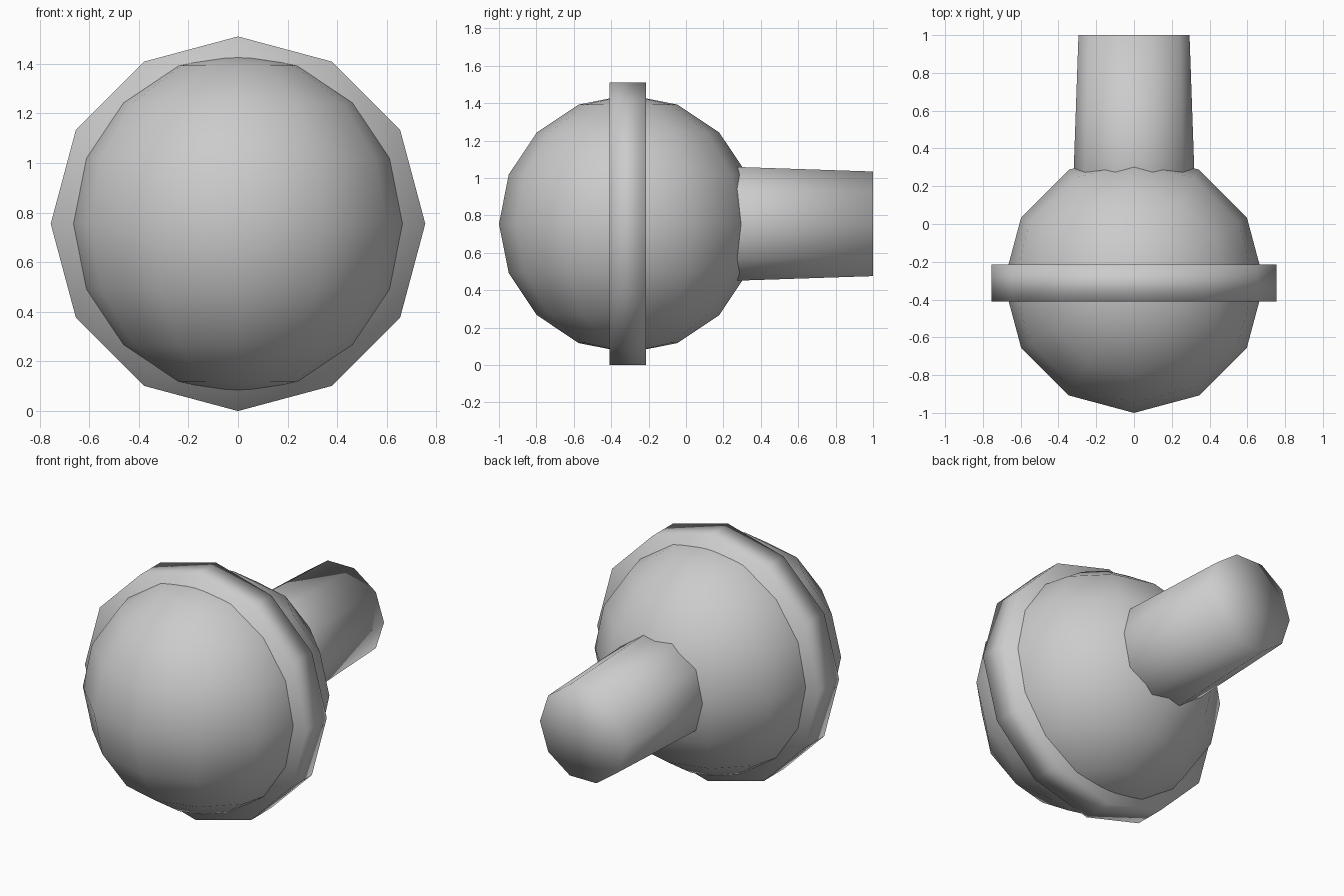
import bpy, bmesh
from mathutils import Matrix, Vector

cube = bpy.data.objects.get("Cube")
if cube:
    bpy.data.objects.remove(cube, do_unlink=True)

grey = bpy.data.materials.new("plain_grey")
grey.use_nodes = True
COLOUR = (0.6, 0.6, 0.6, 1)
grey.diffuse_color = COLOUR
grey.node_tree.nodes["Principled BSDF"].inputs["Base Color"].default_value = COLOUR

CENTRE_Y, CENTRE_Z = -0.31, 0.755


def finish(name, bm, location):
    """Turn the mesh into a fully smooth object."""
    bmesh.ops.recalc_face_normals(bm, faces=bm.faces)
    for face in bm.faces:
        face.smooth = True
    mesh = bpy.data.meshes.new(name)
    bm.to_mesh(mesh)
    bm.free()
    mesh.materials.append(grey)
    obj = bpy.data.objects.new(name, mesh)
    obj.location = location
    bpy.context.collection.objects.link(obj)


def cylinder_along_y(name, sides, front_y, back_y, front_radius, back_radius):
    """Closed cylinder with fan caps and corners on the x axis."""
    bm = bmesh.new()
    bmesh.ops.create_cone(bm, cap_ends=True, cap_tris=True, segments=sides,
                          radius1=front_radius, radius2=back_radius,
                          depth=back_y - front_y)
    # Start the first corner on +x, then lay the axis along +y
    first = max(bm.verts, key=lambda v: v.co.xy.length).co.xy
    turn = Matrix.Rotation(-Vector((1, 0)).angle_signed(first) * -1, 3, 'Z')
    bmesh.ops.rotate(bm, verts=bm.verts, matrix=turn)
    bmesh.ops.rotate(bm, verts=bm.verts, matrix=Matrix.Rotation(-1.5707963, 3, 'X'))
    finish(name, bm, (0, (front_y + back_y) / 2, CENTRE_Z))


# Round head
bm = bmesh.new()
bmesh.ops.create_uvsphere(bm, u_segments=12, v_segments=8, radius=0.69)
finish("head", bm, (0, CENTRE_Y, CENTRE_Z))

# Flat collar around the head
cylinder_along_y("collar", 12, -0.41, -0.215, 0.755, 0.755)

# Tapered handle out of the back
cylinder_along_y("handle", 10, -0.25, 1.0, 0.338, 0.294)
